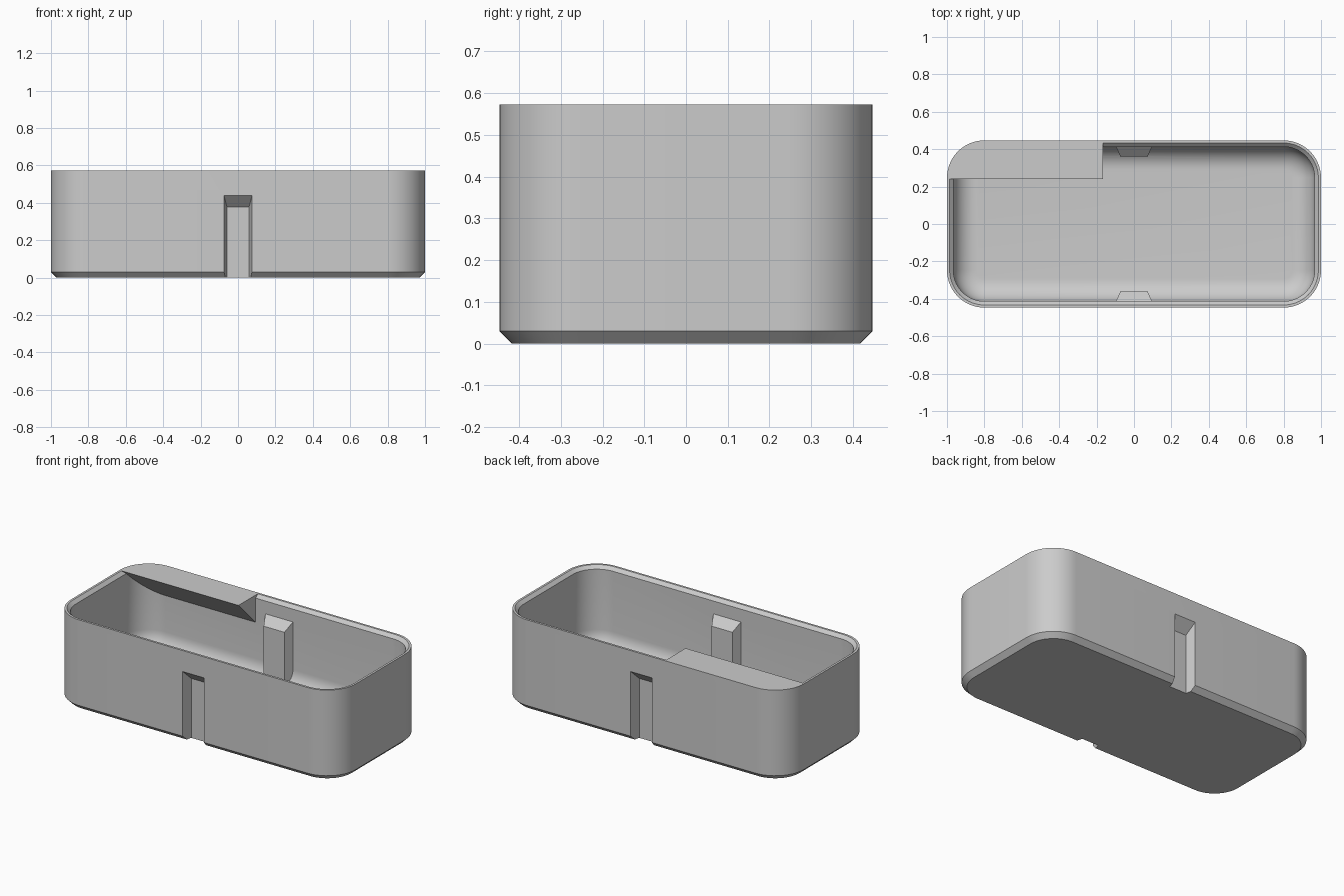
import bpy, bmesh, math

cube = bpy.data.objects.get("Cube")
if cube:
    bpy.data.objects.remove(cube, do_unlink=True)

HALF_X, HALF_Y, HEIGHT, RADIUS = 1.0, 0.447, 0.573, 0.2
WALL, FLOOR, FILLET = 0.034, 0.05, 0.12

grey = bpy.data.materials.new("light grey plastic")
grey.use_nodes = True
colour = (0.6, 0.6, 0.6, 1)
grey.diffuse_color = colour
grey.node_tree.nodes["Principled BSDF"].inputs["Base Color"].default_value = colour


def finish(name, bm):
    bmesh.ops.recalc_face_normals(bm, faces=bm.faces[:])
    mesh = bpy.data.meshes.new(name)
    bm.to_mesh(mesh)
    bm.free()
    mesh.materials.append(grey)
    obj = bpy.data.objects.new(name, mesh)
    bpy.context.collection.objects.link(obj)
    return obj


def rounded_loft(name, profile, segments=14):
    """Stack rounded rectangles, each given as (inset, height)."""
    bm = bmesh.new()
    rings = []
    for inset, z in profile:
        r = max(RADIUS - inset, 0.02)
        ring = []
        for corner, (sx, sy) in enumerate([(1, 1), (-1, 1), (-1, -1), (1, -1)]):
            for i in range(segments + 1):
                a = (corner + i / segments) * math.pi / 2
                ring.append(bm.verts.new((
                    sx * (HALF_X - inset - r) + r * math.cos(a),
                    sy * (HALF_Y - inset - r) + r * math.sin(a), z)))
        rings.append(ring)
    for low, high in zip(rings, rings[1:]):
        for i in range(len(low)):
            j = (i + 1) % len(low)
            bm.faces.new((low[i], low[j], high[j], high[i]))
    bm.faces.new(rings[0])
    bm.faces.new(rings[-1])
    return finish(name, bm)


def hull(name, points):
    bm = bmesh.new()
    verts = [bm.verts.new(p) for p in points]
    bmesh.ops.convex_hull(bm, input=verts)
    bmesh.ops.dissolve_limit(bm, angle_limit=0.01, verts=bm.verts[:], edges=bm.edges[:])
    return finish(name, bm)


def slot(name, side, inner, outer):
    """Tapered upright block; inner and outer are (y, half width, top)."""
    return hull(name, [(sx * w, side * y, z) for y, w, top in (inner, outer)
                       for sx in (-1, 1) for z in (-0.2, top)])


def subtract(target, cutter):
    mod = target.modifiers.new("cut", 'BOOLEAN')
    mod.operation = 'DIFFERENCE'
    mod.solver = 'EXACT'
    mod.object = cutter
    bpy.context.view_layer.objects.active = target
    bpy.ops.object.modifier_apply(modifier=mod.name)
    bpy.data.objects.remove(cutter, do_unlink=True)


# Outer shell with chamfered base
tray = rounded_loft("tray", [(0.03, 0), (0, 0.03), (0, HEIGHT)])

# Cavity: filleted floor, straight wall, bevelled lip
steps = 10
profile = []
for i in range(steps + 1):
    a = i / steps * math.pi / 2
    profile.append((WALL + FILLET * (1 - math.sin(a)), FLOOR + FILLET * (1 - math.cos(a))))
profile += [(WALL, HEIGHT - 0.02), (0.014, HEIGHT), (0.014, HEIGHT + 0.1)]
cavity = rounded_loft("cavity", profile)

# Corner label shelf with a sloping underside, left standing in the cavity
shelf = [(0.24, HEIGHT), (0.24, 0.8), (0.5, 0.8), (0.5, HEIGHT - 0.26)]
subtract(cavity, hull("label_shelf", [(x, y, z) for x in (-1.1, -0.165) for y, z in shelf]))

# Inner ribs that back the outside slots
for side in (-1, 1):
    subtract(cavity, slot("rib", side, (0.361, 0.073, 0.42), (0.461, 0.118, 0.52)))

subtract(tray, cavity)

# Outside slots, front and back
for side in (-1, 1):
    subtract(tray, slot("slot", side, (0.384, 0.059, 0.377), (0.51, 0.091, 0.503)))

bpy.ops.object.select_all(action='DESELECT')
tray.select_set(True)
bpy.context.view_layer.objects.active = tray
bpy.ops.object.shade_smooth_by_angle(angle=math.radians(25))
